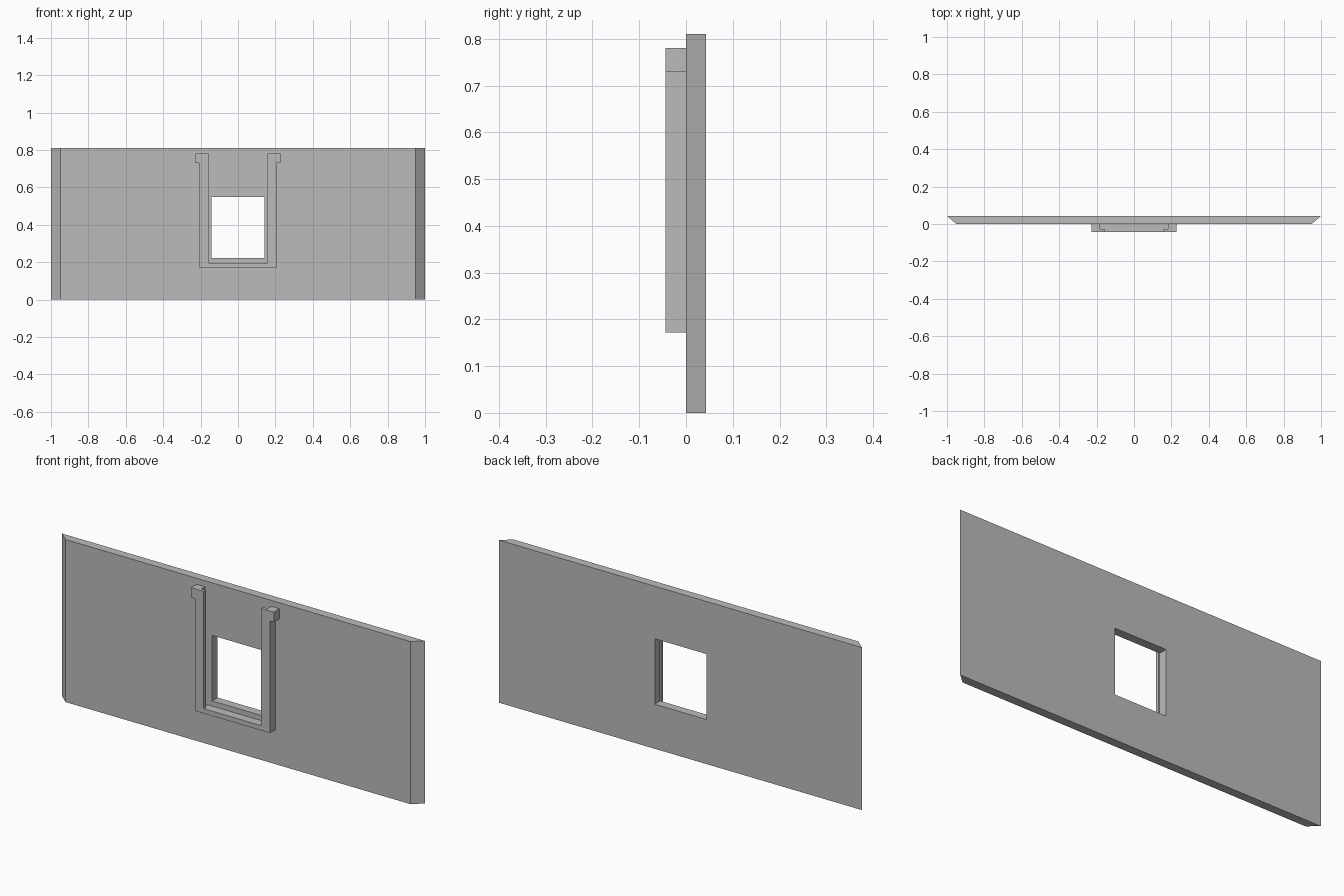
import bpy
import bmesh
from mathutils import Vector

cube = bpy.data.objects.get("Cube")
if cube:
    bpy.data.objects.remove(cube, do_unlink=True)

grey = bpy.data.materials.new("plain grey")
grey.use_nodes = True
grey.diffuse_color = (0.5, 0.5, 0.5, 1)
grey.node_tree.nodes["Principled BSDF"].inputs["Base Color"].default_value = (0.5, 0.5, 0.5, 1)


def prism(name, points, depth):
    """Extrude a flat outline of 3D points along the depth vector."""
    bm = bmesh.new()
    face = bm.faces.new([bm.verts.new(p) for p in points])
    grown = bmesh.ops.extrude_face_region(bm, geom=[face], use_keep_orig=True)
    moved = [g for g in grown["geom"] if isinstance(g, bmesh.types.BMVert)]
    bmesh.ops.translate(bm, verts=moved, vec=Vector(depth))
    bmesh.ops.recalc_face_normals(bm, faces=bm.faces)
    mesh = bpy.data.meshes.new(name)
    bm.to_mesh(mesh)
    bm.free()
    mesh.materials.append(grey)
    obj = bpy.data.objects.new(name, mesh)
    bpy.context.collection.objects.link(obj)
    return obj


def cut_box(target, half_width, y0, y1, z0, z1):
    """Cut a box centred on x out of the target."""
    outline = [(-half_width, y0, z0), (half_width, y0, z0),
               (half_width, y0, z1), (-half_width, y0, z1)]
    cutter = prism("cutter", outline, (0, y1 - y0, 0))
    cutter.hide_render = True
    mod = target.modifiers.new("opening", "BOOLEAN")
    mod.operation = "DIFFERENCE"
    mod.solver = "EXACT"
    mod.object = cutter
    bpy.context.view_layer.objects.active = target
    bpy.ops.object.modifier_apply(modifier=mod.name)
    bpy.data.objects.remove(cutter, do_unlink=True)


# Wall panel with mitred ends and a window
HEIGHT, BACK, FRONT = 0.81, 0.043, -0.044
plan = [(-0.95, 0, 0), (0.95, 0, 0), (1, BACK, 0), (-1, BACK, 0)]
panel = prism("wall_panel", plan, (0, 0, HEIGHT))
cut_box(panel, 0.142, -0.1, 0.1, 0.222, 0.548)

# U-shaped slide rail with hooked tops
half = [(0.207, 0.172), (0.207, 0.73), (0.228, 0.73),
        (0.228, 0.78), (0.158, 0.78), (0.158, 0.196)]
outline = half + [(-x, z) for x, z in reversed(half)]
rail = prism("slide_rail", [(x, FRONT, z) for x, z in outline], (0, -FRONT, 0))

# Groove behind the rail lips, open at the top
cut_box(rail, 0.183, -0.028, 0.1, 0.196, 0.9)
